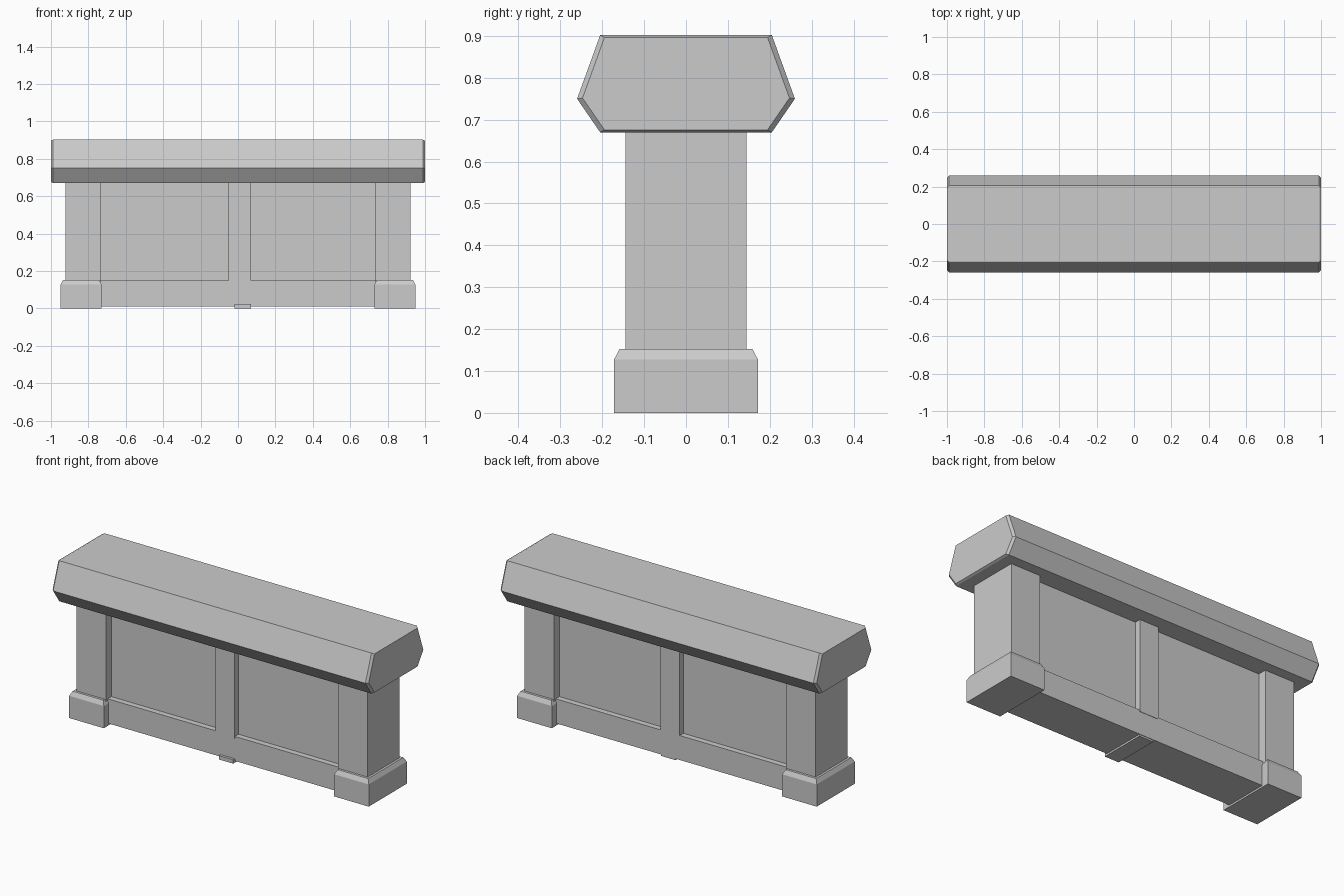
import bpy, bmesh

if "Cube" in bpy.data.objects:
    bpy.data.objects.remove(bpy.data.objects["Cube"])


def make_object(name, bm):
    bmesh.ops.recalc_face_normals(bm, faces=bm.faces)
    mesh = bpy.data.meshes.new(name)
    bm.to_mesh(mesh)
    bm.free()
    obj = bpy.data.objects.new(name, mesh)
    bpy.context.collection.objects.link(obj)
    return obj


def loft(name, rings):
    """Closed solid through a list of equal-length rings of points."""
    bm = bmesh.new()
    loops = [[bm.verts.new(p) for p in ring] for ring in rings]
    n = len(loops[0])
    for a, b in zip(loops, loops[1:]):
        for i in range(n):
            j = (i + 1) % n
            bm.faces.new((a[i], a[j], b[j], b[i]))
    bm.faces.new(loops[0])
    bm.faces.new(loops[-1])
    return make_object(name, bm)


def rect(x0, x1, y0, y1, z):
    return [(x0, y0, z), (x1, y0, z), (x1, y1, z), (x0, y1, z)]


def box(name, x0, x1, y0, y1, z0, z1):
    return loft(name, [rect(x0, x1, y0, y1, z0), rect(x0, x1, y0, y1, z1)])


# Heavy six-sided top rail with slightly chamfered ends
profile = [(-0.205, 0.67), (0.205, 0.67), (0.26, 0.75),
           (0.205, 0.902), (-0.205, 0.902), (-0.26, 0.75)]


def cap_ring(x, s):
    return [(x, y * s, 0.785 + (z - 0.785) * s) for y, z in profile]


loft("top_rail", [cap_ring(-1.0, 0.95), cap_ring(-0.988, 1.0),
                  cap_ring(0.988, 1.0), cap_ring(1.0, 0.95)])

# End pillars standing on chamfered plinths
for side, label in ((-1, "left"), (1, "right")):
    px = sorted((side * 0.735, side * 0.922))
    box(label + "_pillar", *px, -0.145, 0.145, 0.14, 0.69)
    x0, x1 = sorted((side * 0.729, side * 0.948))
    c = 0.013
    loft(label + "_plinth", [
        rect(x0, x1, -0.172, 0.172, 0.0),
        rect(x0, x1, -0.172, 0.172, 0.127),
        rect(x0 + c, x1 - c, -0.172 + c, 0.172 - c, 0.152)])

# Recessed wall panel, bottom rail and middle post
box("wall_panel", -0.75, 0.75, -0.095, 0.095, 0.14, 0.69)
box("bottom_rail", -0.75, 0.75, -0.128, 0.128, 0.01, 0.15)
box("middle_post", -0.05, 0.07, -0.13, 0.13, 0.14, 0.69)

# Small foot under the middle post
box("middle_foot", -0.02, 0.07, -0.143, 0.125, 0.0, 0.022)
